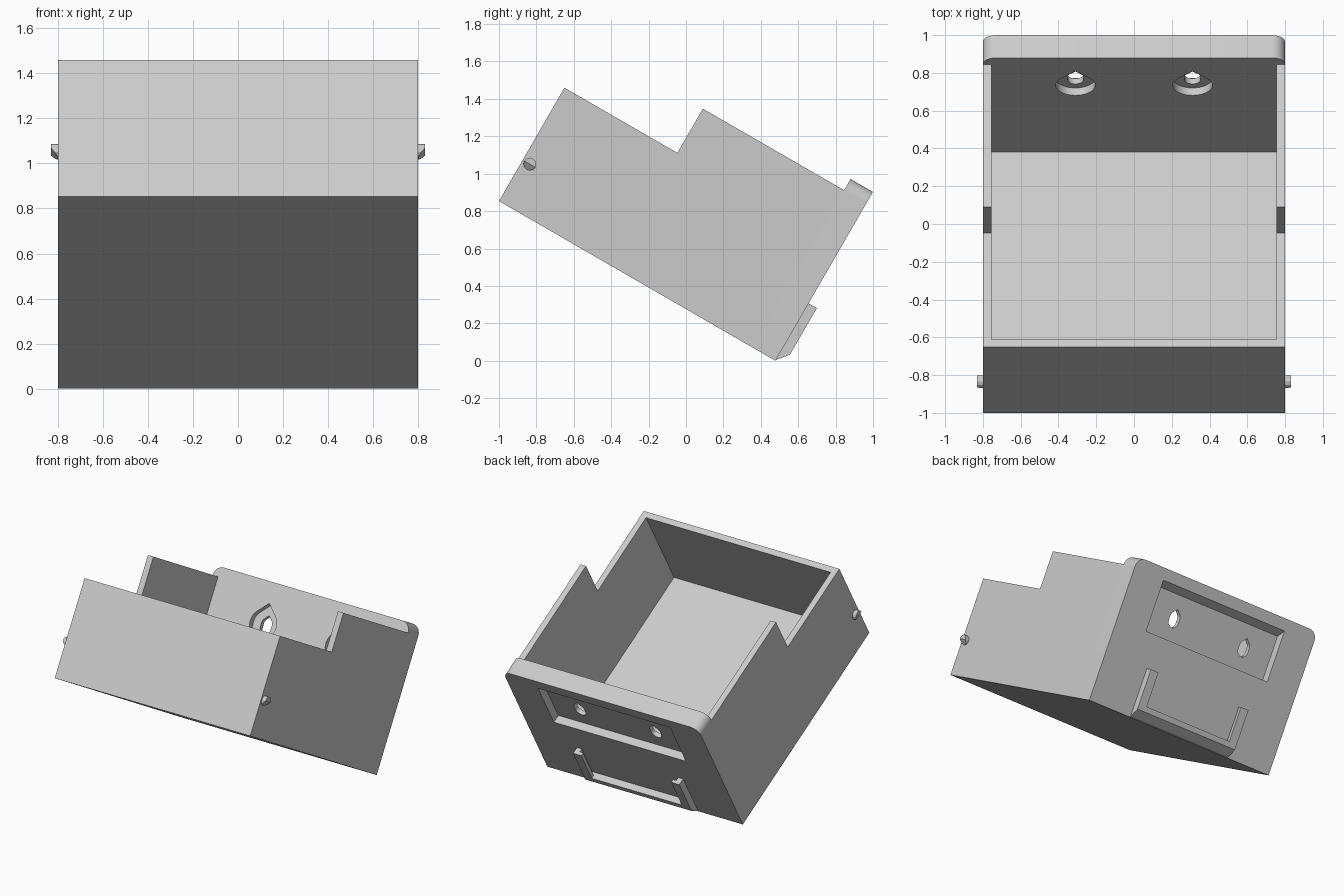
import bpy, bmesh
from math import sin, cos, pi, radians, sqrt
from mathutils import Matrix, Vector

if "Cube" in bpy.data.objects:
    bpy.data.objects.remove(bpy.data.objects["Cube"])

# The tray is modelled level (x across, u to the back, v up), then tipped backwards
TILT = Matrix.Translation((0, -1, 0.8535)) @ Matrix.Rotation(radians(-30), 4, 'X')

grey = bpy.data.materials.new("light_grey")
grey.use_nodes = True
grey.diffuse_color = (0.6, 0.6, 0.6, 1)
grey.node_tree.nodes["Principled BSDF"].inputs["Base Color"].default_value = (0.6, 0.6, 0.6, 1)

# Main sizes
HALF, WALL = 0.8, 0.045
LENGTH, BACK_IN = 1.707, 1.569
LOW, HIGH, TOP = 0.70, 0.973, 1.042


def prism(name, points, axis, lo, hi, cut=None):
    """Extrude (u, v) points along x, or (x, v) points along u."""
    bm = bmesh.new()
    rings = []
    for d in (lo, hi):
        rings.append([bm.verts.new((d, a, b) if axis == 'x' else (a, d, b)) for a, b in points])
    n = len(points)
    bm.faces.new(rings[0])
    bm.faces.new(rings[1])
    for i in range(n):
        j = (i + 1) % n
        bm.faces.new((rings[0][i], rings[0][j], rings[1][j], rings[1][i]))
    if cut:
        geom = bm.verts[:] + bm.edges[:] + bm.faces[:]
        bmesh.ops.bisect_plane(bm, geom=geom, plane_co=cut[0], plane_no=cut[1], clear_outer=True)
        bmesh.ops.holes_fill(bm, edges=[e for e in bm.edges if e.is_boundary])
    bmesh.ops.recalc_face_normals(bm, faces=bm.faces)
    mesh = bpy.data.meshes.new(name)
    bm.to_mesh(mesh)
    bm.free()
    mesh.transform(TILT)
    mesh.materials.append(grey)
    obj = bpy.data.objects.new(name, mesh)
    bpy.context.collection.objects.link(obj)
    return obj


def subtract(target, cutter):
    mod = target.modifiers.new("cut", 'BOOLEAN')
    mod.operation = 'DIFFERENCE'
    mod.solver = 'EXACT'
    mod.object = cutter
    bpy.context.view_layer.objects.active = target
    bpy.ops.object.modifier_apply(modifier=mod.name)
    bpy.data.objects.remove(cutter)


def smooth(obj):
    bpy.ops.object.select_all(action='DESELECT')
    obj.select_set(True)
    bpy.context.view_layer.objects.active = obj
    bpy.ops.object.shade_smooth_by_angle(angle=radians(25))


def box(a0, a1, b0, b1):
    return [(a0, b0), (a1, b0), (a1, b1), (a0, b1)]


def arc(cx, cy, r, start, end, steps):
    angles = [radians(start + (end - start) * i / steps) for i in range(steps + 1)]
    return [(cx + r * cos(t), cy + r * sin(t)) for t in angles]


def teardrop(cx, low, high, r):
    """Round bottom, straight sides, pointed top."""
    return (arc(cx, low, r, -180, 0, 16) + arc(cx, high + 0.001, r, 0, 45, 4)
            + [(cx, high + r * sqrt(2))] + arc(cx, high + 0.001, r, 135, 180, 4))


# Tray: floor, front wall and stepped side walls
step = 0.697
tray = prism("tray", [(0, 0), (BACK_IN, 0), (BACK_IN, HIGH), (step, HIGH), (step, LOW), (0, LOW)],
             'x', -HALF, HALF)
subtract(tray, prism("cavity", box(WALL, 2, WALL, 2), 'x', -HALF + WALL, HALF - WALL))

# Thick back wall with rounded top corners
r = TOP - HIGH
outline = ([(-HALF, 0), (HALF, 0)] + arc(HALF - r, TOP - r, r, 0, 90, 10)
           + arc(r - HALF, TOP - r, r, 90, 180, 10))
back = prism("back_wall", outline, 'u', BACK_IN, LENGTH)

# Shallow recess on the outside, sloped along its top
floor_u = LENGTH - 0.06
recess = [(1.8, 0.59), (floor_u, 0.59), (floor_u, 0.915), (LENGTH, 0.96), (1.8, 0.96)]
subtract(back, prism("recess", recess, 'x', -0.54, 0.54))

# Screw holes with a wide pocket on the inside
for side in (-1, 1):
    x = 0.31 * side
    subtract(back, prism("pocket", teardrop(x, 0.75, 0.75, 0.105), 'u', 1.5, BACK_IN + 0.045))
    subtract(back, prism("screw_hole", teardrop(x, 0.73, 0.76, 0.042), 'u', 1.5, 1.8))
smooth(back)

# Side pins, tapered underneath
for side, label in ((1, "left"), (-1, "right")):
    ring = arc(0.044, 0.254, 0.034, 0, 330, 11)
    ends = sorted((side * HALF, side * (HALF + 0.03)))
    prism(label + "_pin", ring, 'x', *ends,
          cut=(Vector((side * (HALF + 0.03), 0.044, 0.254)), Vector((side, 0, -0.9))))

# U-shaped holder below the recess: chamfered ledge and two lipped rails
outer, depth = 0.435, 0.051
out_u = LENGTH + depth
prism("holder_ledge", [(LENGTH, 0.005), (out_u, 0.066), (out_u, 0.105), (LENGTH, 0.105)],
      'x', -outer, outer)
for side, label in ((1, "left"), (-1, "right")):
    lip_u = LENGTH + depth * 0.5
    rail = [(side * a, b) for a, b in ((outer, LENGTH), (outer, out_u), (outer - 0.067, out_u),
                                       (outer - 0.067, lip_u), (outer - 0.04, lip_u), (outer - 0.04, LENGTH))]
    x_in, x_mid, x_out = side * (outer - 0.067), side * (outer - 0.04), side * outer
    prism(label + "_rail", box(*sorted((x_mid, x_out)), 0.105, 0.354), 'u', LENGTH, out_u)
    prism(label + "_rail_lip", box(*sorted((x_in, x_mid)), 0.105, 0.354), 'u', lip_u, out_u)
